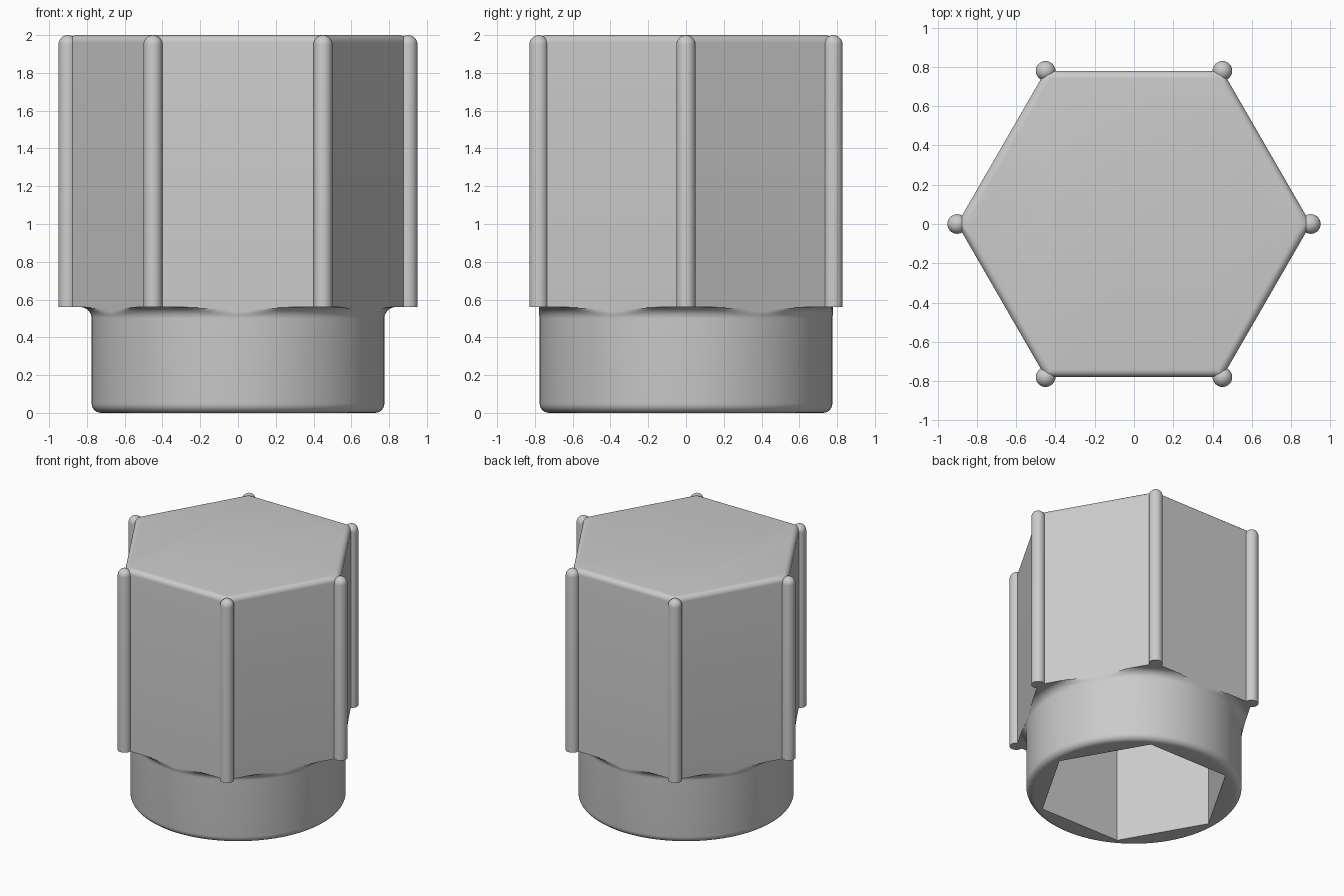
import bpy
import bmesh
from math import sin, cos, pi, radians

cube = bpy.data.objects.get("Cube")
if cube:
    bpy.data.objects.remove(cube, do_unlink=True)

SEGMENTS = 96
HEX_R = 0.9        # corner radius of the hexagonal cap
SOCKET_R = 0.7     # corner radius of the hexagonal socket
COLLAR_R = 0.775
CAP_Z, TOP_Z, SOCKET_Z = 0.56, 2.0, 1.8
BEAD_R = 0.05

grey = bpy.data.materials.new("plain grey")
grey.use_nodes = True
grey.diffuse_color = (0.6, 0.6, 0.6, 1)
grey.node_tree.nodes["Principled BSDF"].inputs["Base Color"].default_value = (0.6, 0.6, 0.6, 1)


def hexagon(radius):
    """Distance to a hexagon's edge at any angle, with corners on the x axis."""
    return lambda a: radius * cos(pi / 6) / cos(a % (pi / 3) - pi / 6)


def circle(radius, limit=None):
    """Distance to a circle, optionally trimmed by a limiting outline."""
    return lambda a: min(radius, limit(a)) if limit else radius


def arc(cx, cz, r, start, end, steps=6):
    """Points of a rounded corner in the radius-height plane."""
    angles = [radians(start + (end - start) * i / steps) for i in range(steps + 1)]
    return [(cx + r * cos(t), cz + r * sin(t)) for t in angles]


def loft(name, rings, segments, centre=(0, 0)):
    """Skin a stack of (outline, height) rings and close both ends."""
    bm = bmesh.new()
    loops = []
    for outline, z in rings:
        loop = []
        for i in range(segments):
            a = 2 * pi * i / segments
            r = outline(a)
            loop.append(bm.verts.new((centre[0] + r * cos(a), centre[1] + r * sin(a), z)))
        loops.append(loop)
    for low, high in zip(loops, loops[1:]):
        for i in range(segments):
            j = (i + 1) % segments
            bm.faces.new((low[i], low[j], high[j], high[i]))
    bm.faces.new(loops[0][::-1])
    bm.faces.new(loops[-1])
    bmesh.ops.remove_doubles(bm, verts=bm.verts, dist=1e-5)
    bmesh.ops.recalc_face_normals(bm, faces=bm.faces)
    mesh = bpy.data.meshes.new(name)
    bm.to_mesh(mesh)
    bm.free()
    mesh.materials.append(grey)
    obj = bpy.data.objects.new(name, mesh)
    bpy.context.collection.objects.link(obj)
    bpy.ops.object.select_all(action="DESELECT")
    obj.select_set(True)
    bpy.context.view_layer.objects.active = obj
    bpy.ops.object.shade_smooth_by_angle(angle=radians(30))
    return obj


# Body: socket, rounded collar, trimmed flare and hexagonal cap in one skin
outer = hexagon(HEX_R)
rings = [(hexagon(SOCKET_R), SOCKET_Z), (hexagon(SOCKET_R), 0)]
rings += [(circle(r), z) for r, z in arc(COLLAR_R - 0.05, 0.05, 0.05, -90, 0)]
rings += [(circle(r, outer), z) for r, z in arc(COLLAR_R + 0.06, CAP_Z - 0.06, 0.06, 180, 90, 10)]
rings.append((outer, CAP_Z))
edge = 0.04
rings += [(hexagon(HEX_R + r / cos(pi / 6)), z)
          for r, z in arc(-edge, TOP_Z - edge, edge, 0, 90)]
loft("socket_cap_body", rings, SEGMENTS)

# Round-topped bead along each corner
bead = [(circle(BEAD_R), CAP_Z)]
bead += [(circle(r), z) for r, z in arc(0, TOP_Z - BEAD_R, BEAD_R, 0, 88, 8)]
for n in range(6):
    a = n * pi / 3
    loft(f"corner_bead_{n + 1}", bead, 32, (HEX_R * cos(a), HEX_R * sin(a)))
